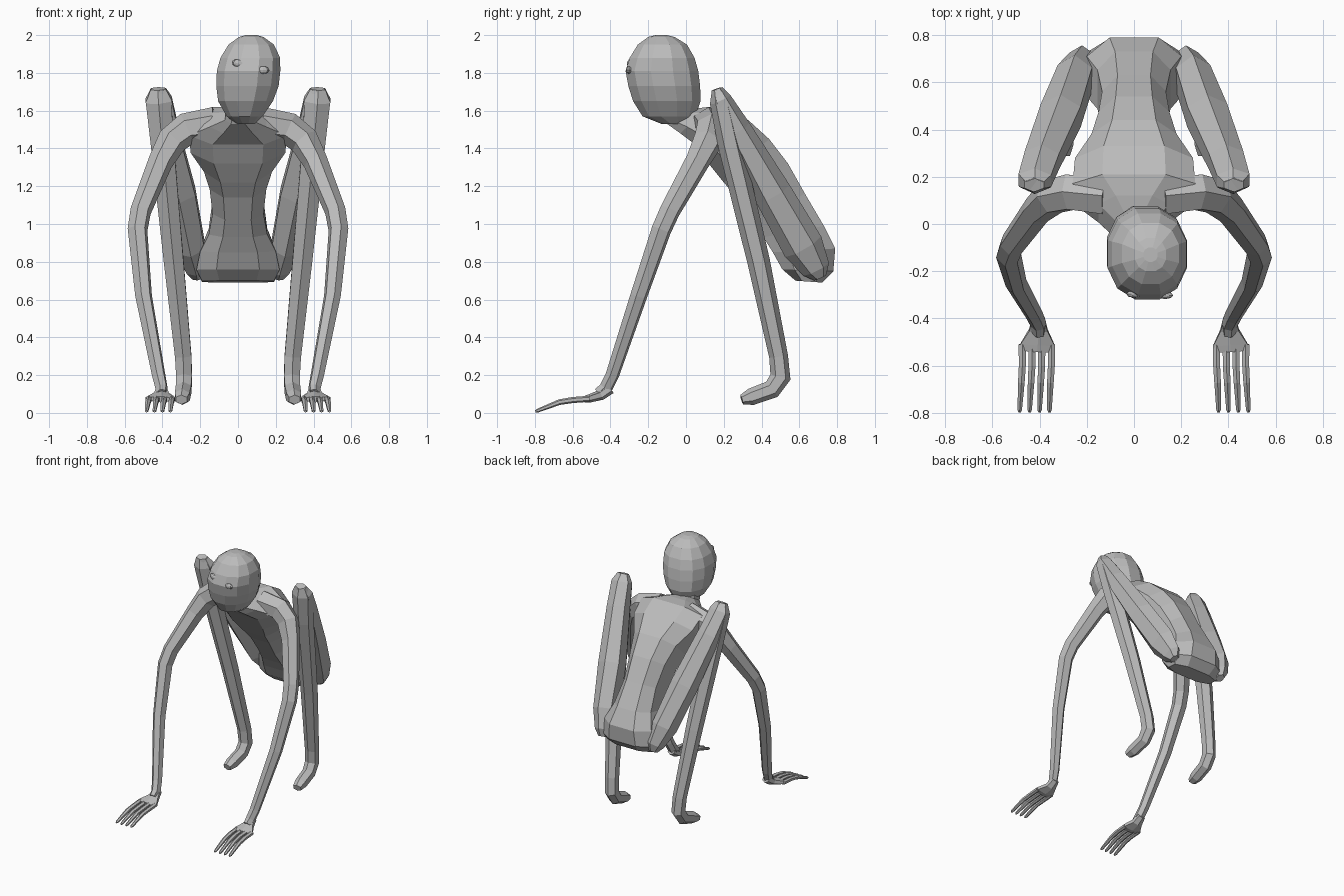
import bpy, bmesh, math
from mathutils import Vector, Matrix

skin = bpy.data.materials.new("grey skin")
skin.diffuse_color = (0.5, 0.5, 0.5, 1)


def spow(a, p):
    return math.copysign(abs(a) ** p, a)


def loft(name, rings, mirror=False):
    """Skin a list of equal-length point rings and close both ends."""
    bm = bmesh.new()
    vr = [[bm.verts.new(p) for p in r] for r in rings]
    n = len(vr[0])
    for a, b in zip(vr, vr[1:]):
        for i in range(n):
            j = (i + 1) % n
            bm.faces.new((a[i], a[j], b[j], b[i]))
    bm.faces.new(vr[0][::-1])
    bm.faces.new(vr[-1])
    bmesh.ops.recalc_face_normals(bm, faces=bm.faces)
    return finish(name, bm, mirror)


def finish(name, bm, mirror=False):
    me = bpy.data.meshes.new(name)
    bm.to_mesh(me)
    bm.free()
    me.materials.append(skin)
    ob = bpy.data.objects.new(name, me)
    bpy.context.collection.objects.link(ob)
    if mirror:
        ob.modifiers.new("mirror", 'MIRROR').use_mirror_merge = False
    return ob


def section(f, b, w, cx=0, n=8, p=0.75):
    """Rounded-box ring spanning front point f to back point b (y, z), half width w."""
    f, b = Vector((cx, *f)), Vector((cx, *b))
    c, v = (f + b) / 2, (b - f) / 2
    m = math.cos(math.pi / n) ** p
    ring = []
    for i in range(n):
        a = 2 * math.pi * (i + 0.5) / n
        ring.append(c + Vector((w * spow(math.cos(a), p) / m, 0, 0))
                    + v * spow(math.sin(a), p) / m)
    return ring


def tube(name, path, ref, n=6):
    """Limb along (x, y, z, side radius, depth radius) points, mirrored in x."""
    pts = [Vector(q[:3]) for q in path]
    u, rings = Vector(ref), []
    for i, q in enumerate(path):
        d0 = (pts[i] - pts[i - 1]).normalized() if i else Vector()
        d1 = (pts[i + 1] - pts[i]).normalized() if i + 1 < len(pts) else Vector()
        t = (d0 + d1).normalized()
        u = (u - t * u.dot(t)).normalized()
        v = t.cross(u)
        rings.append([pts[i] + u * q[3] * math.cos(a) + v * q[4] * math.sin(a)
                      for a in (2 * math.pi * (k + 0.5) / n for k in range(n))])
    return loft(name, rings, True)


# Torso from pelvis to neck
torso = [((0.58, 0.70), (0.72, 0.69), 0.19),
         ((0.51, 0.76), (0.78, 0.75), 0.22),
         ((0.46, 0.85), (0.79, 0.87), 0.20),
         ((0.41, 0.93), (0.73, 0.99), 0.155),
         ((0.35, 1.02), (0.63, 1.16), 0.135),
         ((0.27, 1.14), (0.54, 1.32), 0.15),
         ((0.20, 1.22), (0.44, 1.45), 0.18),
         ((0.12, 1.32), (0.33, 1.55), 0.25),
         ((0.05, 1.42), (0.21, 1.62), 0.26),
         ((-0.03, 1.48), (0.12, 1.62), 0.15),
         ((-0.10, 1.53), (0.04, 1.61), 0.07),
         ((-0.13, 1.60), (0.00, 1.67), 0.06)]
loft("torso", [section(*r) for r in torso])

# Head, slightly off to one side
head = [(1.53, -0.13, 0.01, 0.05, 0.04), (1.57, -0.23, 0.05, 0.095, 0.035),
        (1.65, -0.28, 0.077, 0.145, 0.04), (1.73, -0.305, 0.075, 0.165, 0.05),
        (1.81, -0.32, 0.065, 0.168, 0.056), (1.88, -0.298, 0.045, 0.158, 0.065),
        (1.95, -0.255, 0.005, 0.12, 0.07), (1.99, -0.20, -0.06, 0.065, 0.07),
        (2.0, -0.16, -0.10, 0.03, 0.07)]
loft("head", [section((f, z), (b, z), w, cx, 12, 0.9) for z, f, b, w, cx in head])

# Eyes
for side, x, y, z, tilt in (("left", 0.0, -0.297, 1.85, 0.3), ("right", 0.132, -0.302, 1.815, 0.0)):
    bm = bmesh.new()
    bmesh.ops.create_uvsphere(bm, u_segments=8, v_segments=6, radius=1)
    bm.transform(Matrix.Translation((x, y, z)) @ Matrix.Rotation(tilt, 4, 'Y')
                 @ Matrix.Diagonal((0.034, 0.016, 0.02, 1)))
    finish(side + "_eye", bm)

# Arms
tube("arm", [(0.12, 0.12, 1.53, 0.09, 0.09), (0.27, 0.135, 1.505, 0.085, 0.085),
             (0.35, 0.115, 1.44, 0.08, 0.08), (0.41, 0.06, 1.33, 0.066, 0.066),
             (0.515, -0.085, 1.07, 0.056, 0.056), (0.532, -0.13, 0.97, 0.054, 0.054),
             (0.50, -0.25, 0.62, 0.046, 0.046), (0.42, -0.39, 0.20, 0.037, 0.037),
             (0.405, -0.425, 0.13, 0.037, 0.034), (0.405, -0.46, 0.10, 0.036, 0.028)],
     (0, 1, 0))

# Palms and fingers
tube("palm", [(0.405, -0.40, 0.13, 0.03, 0.03), (0.405, -0.45, 0.095, 0.045, 0.028),
              (0.408, -0.51, 0.077, 0.083, 0.022), (0.41, -0.54, 0.072, 0.08, 0.016)],
     (1, 0, 0))
for i in range(4):
    x0, x1 = 0.35 + 0.041 * i, 0.358 + 0.042 * i
    tube("finger_%d" % (i + 1),
         [(x0, -0.51, 0.075, 0.018, 0.016), (x0, -0.60, 0.068, 0.017, 0.016),
          (x0 + 0.004, -0.67, 0.057, 0.016, 0.015), (x1, -0.785, 0.012, 0.011, 0.010),
          (x1, -0.797, 0.008, 0.006, 0.006)], (1, 0, 0))

# Thighs
tube("thigh", [(0.42, 0.165, 1.715, 0.045, 0.03), (0.42, 0.185, 1.66, 0.08, 0.055),
               (0.39, 0.27, 1.50, 0.085, 0.075), (0.31, 0.46, 1.16, 0.098, 0.10),
               (0.25, 0.62, 0.88, 0.085, 0.11), (0.22, 0.69, 0.76, 0.06, 0.075),
               (0.215, 0.71, 0.715, 0.03, 0.035)], (1, 0, 0))

# Shins with feet
tube("shin", [(0.425, 0.165, 1.715, 0.045, 0.03), (0.42, 0.185, 1.65, 0.078, 0.06),
              (0.40, 0.235, 1.42, 0.07, 0.066), (0.34, 0.385, 0.80, 0.06, 0.06),
              (0.29, 0.49, 0.30, 0.05, 0.05), (0.285, 0.50, 0.19, 0.048, 0.055),
              (0.288, 0.455, 0.125, 0.047, 0.05), (0.295, 0.345, 0.085, 0.045, 0.045),
              (0.30, 0.295, 0.07, 0.034, 0.026)], (1, 0, 0))
